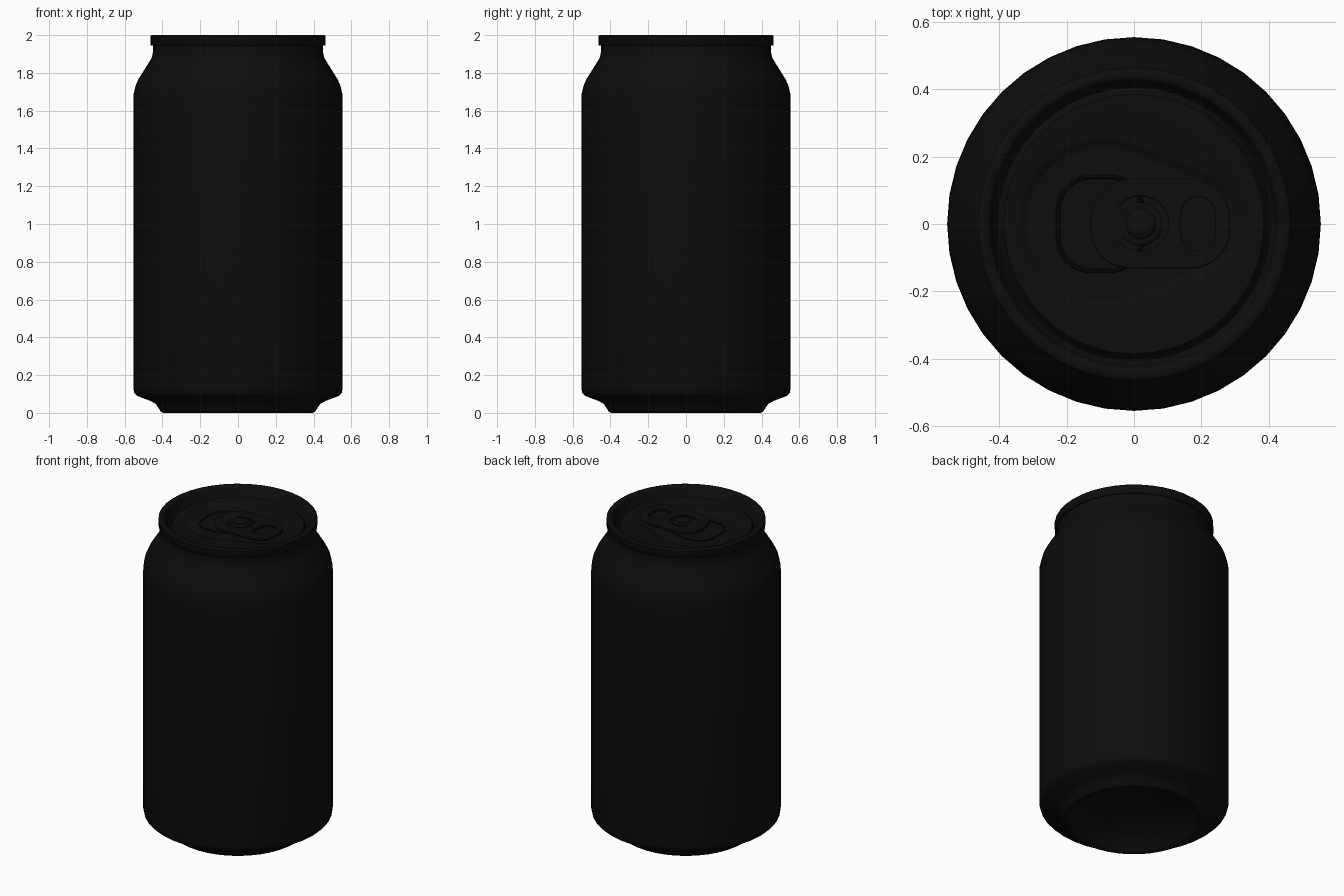
import bpy, bmesh, math
from math import sin, cos, pi, radians

if "Cube" in bpy.data.objects:
    bpy.data.objects.remove(bpy.data.objects["Cube"])

SIDES = 40
black = bpy.data.materials.new("black_metal")
black.diffuse_color = (0.004, 0.004, 0.004, 1)
black.use_nodes = True
black.node_tree.nodes["Principled BSDF"].inputs["Base Color"].default_value = black.diffuse_color


def finish(ob, angle=35):
    bpy.ops.object.select_all(action='DESELECT')
    ob.select_set(True)
    bpy.context.view_layer.objects.active = ob
    if ob.type == 'CURVE':
        bpy.ops.object.convert(target='MESH')
        ob = bpy.context.object
    ob.data.materials.clear()
    ob.data.materials.append(black)
    bpy.ops.object.shade_smooth_by_angle(angle=radians(angle))
    return ob


def loft(name, rings, cap_end=False, angle=35):
    """Skin a list of equal-length point rings."""
    bm = bmesh.new()
    loops = [[bm.verts.new(p) for p in r] for r in rings]
    n = len(loops[0])
    for a, b in zip(loops, loops[1:]):
        for i in range(n):
            j = (i + 1) % n
            bm.faces.new((a[i], a[j], b[j], b[i]))
    if cap_end:
        bm.faces.new(loops[-1])
    me = bpy.data.meshes.new(name)
    bm.to_mesh(me)
    bm.free()
    ob = bpy.data.objects.new(name, me)
    bpy.context.collection.objects.link(ob)
    return finish(ob, angle)


def circle(r, z, cx=0, n=SIDES):
    return [(cx + r * cos(2 * pi * i / n), r * sin(2 * pi * i / n), z) for i in range(n)]


def lathe(name, profile, cx=0, n=SIDES, cap_end=False, angle=35):
    return loft(name, [circle(r, z, cx, n) for r, z in profile], cap_end, angle)


def teardrop(z, grow=0.0):
    """Hull of a large circle (mouth side) and a small one (tab side)."""
    xa, ra, xb, rb = -0.09, 0.25, 0.18, 0.15
    split = math.acos((ra - rb) / (xb - xa))
    pts = []
    for i in range(SIDES):
        t = 2 * pi * i / SIDES
        x, r = (xb, rb) if min(t, 2 * pi - t) < split else (xa, ra)
        pts.append((x + (r + grow) * cos(t), (r + grow) * sin(t), z))
    return pts


def rounded_rect(cx, hx, hy, r, steps=8):
    pts = []
    for q, (sx, sy) in enumerate(((1, 1), (-1, 1), (-1, -1), (1, -1))):
        for k in range(steps + 1):
            t = pi / 2 * (q + k / steps)
            pts.append((cx + sx * (hx - r) + r * cos(t), sy * (hy - r) + r * sin(t)))
    return pts


def flat_curve(name, outlines, z, dims='2D', extrude=0.0, bevel=0.0, offset=0.0):
    cu = bpy.data.curves.new(name, 'CURVE')
    cu.dimensions = dims
    if dims == '2D':
        cu.fill_mode = 'BOTH'
    cu.extrude, cu.bevel_depth, cu.offset, cu.bevel_resolution = extrude, bevel, offset, 2
    for pts in outlines:
        s = cu.splines.new('POLY')
        s.points.add(len(pts) - 1)
        for p, (x, y) in zip(s.points, pts):
            p.co = (x, y, 0, 1)
        s.use_cyclic_u = True
    ob = bpy.data.objects.new(name, cu)
    ob.location.z = z
    bpy.context.collection.objects.link(ob)
    return finish(ob)


# Body: domed underside, foot, straight wall, shoulder and neck
lathe("can_body", [
    (0.45, 1.95), (0.45, 1.91), (0.457, 1.88), (0.475, 1.85), (0.528, 1.765),
    (0.543, 1.73), (0.552, 1.69), (0.554, 1.65), (0.554, 0.13), (0.549, 0.105),
    (0.535, 0.09), (0.46, 0.062), (0.435, 0.047), (0.42, 0.025), (0.41, 0.008),
    (0.397, 0.0), (0.38, 0.003), (0.365, 0.02), (0.345, 0.045), (0.28, 0.085),
    (0.2, 0.112), (0.1, 0.128), (0.02, 0.13)], cap_end=True, angle=45)

# Seamed rim and the groove inside it
lathe("rim", [
    (0.385, 1.95), (0.392, 1.944), (0.397, 1.925), (0.405, 1.92), (0.413, 1.926),
    (0.424, 1.985), (0.431, 1.997), (0.44, 2.0), (0.458, 2.0), (0.464, 1.995),
    (0.464, 1.948), (0.46, 1.944), (0.448, 1.944)], angle=50)

# Lid panel with a shallow teardrop recess
loft("lid_panel", [teardrop(1.938, -0.022), teardrop(1.941, -0.012),
                   teardrop(1.948, 0), teardrop(1.95, 0.012), circle(0.385, 1.95)])
loft("recess_floor", [teardrop(1.938, -0.022), teardrop(1.938, -0.08)], cap_end=True)

# Scored outline of the mouth
flat_curve("mouth_score", [rounded_rect(-0.10, 0.125, 0.14, 0.1)], 1.938,
           dims='3D', bevel=0.006)

# Pull tab with finger hole and a C-shaped slot around the rivet
CX = 0.02
arc = [radians(-140 + 280 * k / 24) for k in range(25)]
slot = [(CX + 0.082 * cos(t), 0.082 * sin(t)) for t in arc]
slot += [(CX + 0.064 * cos(t), 0.064 * sin(t)) for t in reversed(arc)]
flat_curve("pull_tab", [rounded_rect(0.078, 0.207, 0.132, 0.115),
                        rounded_rect(0.19, 0.05, 0.08, 0.049), slot],
           1.963, extrude=0.007, bevel=0.006, offset=-0.006)

# Rivet
lathe("rivet", [(0.045, 1.94), (0.045, 1.979), (0.04, 1.984), (0.025, 1.987)],
      cx=CX, n=20, cap_end=True)

# Make every normal face outward: body already downward-lofted, lid parts upward
for ob in bpy.context.collection.objects:
    bm = bmesh.new()
    bm.from_mesh(ob.data)
    if ob.name in {"lid_panel", "recess_floor"}:
        for f in bm.faces:
            f.normal_update()
            if f.normal.z < 0:
                f.normal_flip()
    elif ob.name in {"can_body", "rim"}:
        ref = max(bm.faces, key=lambda f: f.calc_center_median().xy.length)
        if ref.normal.dot(ref.calc_center_median()) < 0:
            bmesh.ops.reverse_faces(bm, faces=bm.faces)
    bm.to_mesh(ob.data)
    bm.free()
